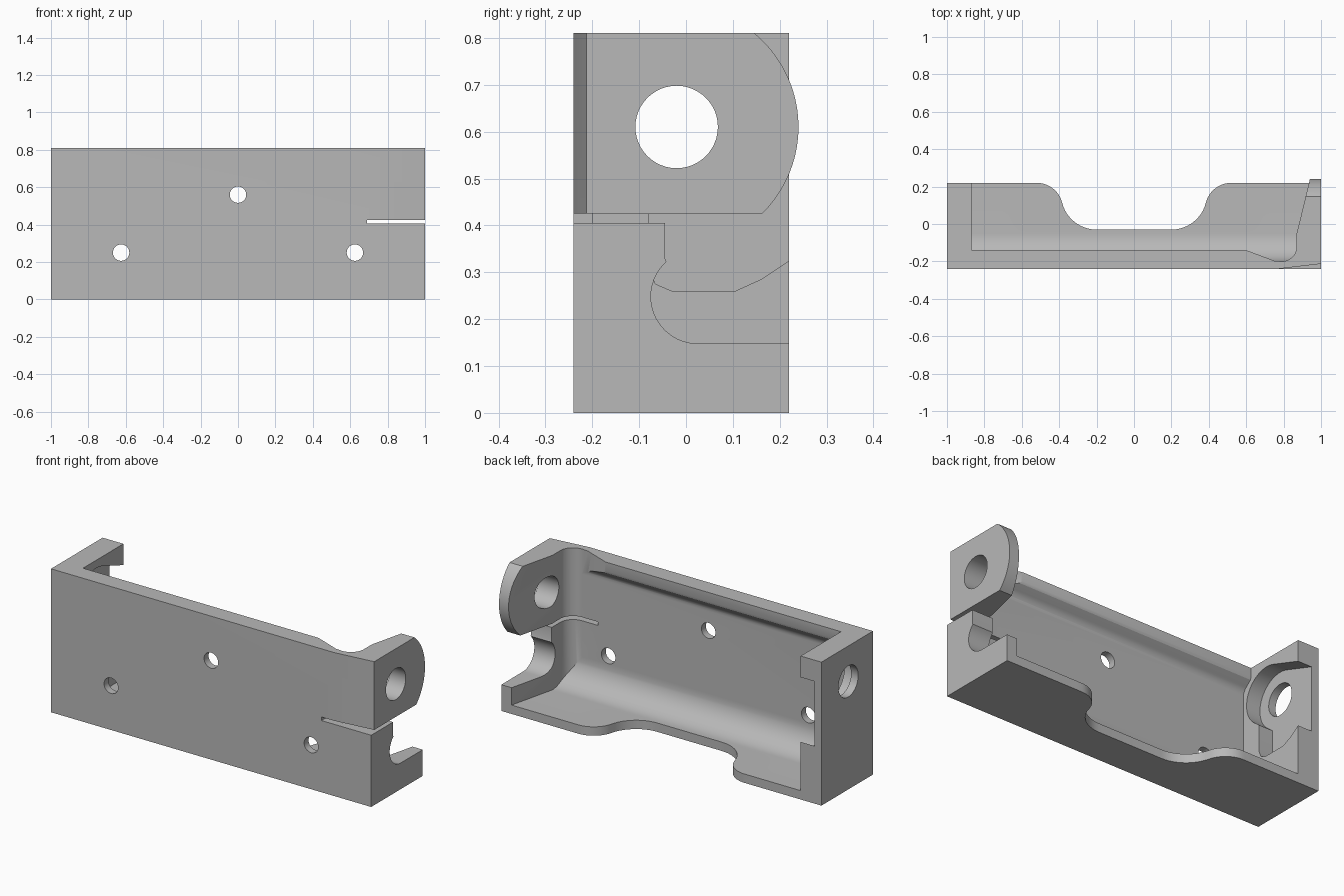
import bpy, bmesh
from math import sin, cos, radians
from mathutils import Vector

cube = bpy.data.objects.get("Cube")
if cube:
    bpy.data.objects.remove(cube, do_unlink=True)

grey = bpy.data.materials.new("plain grey")
grey.use_nodes = True
colour = (0.48, 0.48, 0.48, 1)
grey.diffuse_color = colour
grey.node_tree.nodes["Principled BSDF"].inputs["Base Color"].default_value = colour


def arc(cx, cy, r, start, end, n=16):
    angles = [radians(start + (end - start) * i / n) for i in range(n + 1)]
    return [(cx + r * cos(a), cy + r * sin(a)) for a in angles]


def prism(name, points, axis, low, high):
    """Extrude a flat outline along the given axis."""
    place = {"x": lambda p, c: (c, p[0], p[1]),
             "y": lambda p, c: (p[0], c, p[1]),
             "z": lambda p, c: (p[0], p[1], c)}[axis]
    shift = Vector(place((0, 0), high - low))
    bm = bmesh.new()
    face = bm.faces.new([bm.verts.new(place(p, low)) for p in points])
    result = bmesh.ops.extrude_face_region(bm, geom=[face])
    moved = [v for v in result["geom"] if isinstance(v, bmesh.types.BMVert)]
    bmesh.ops.translate(bm, verts=moved, vec=shift)
    bmesh.ops.recalc_face_normals(bm, faces=bm.faces[:])
    mesh = bpy.data.meshes.new(name)
    bm.to_mesh(mesh)
    bm.free()
    obj = bpy.data.objects.new(name, mesh)
    bpy.context.collection.objects.link(obj)
    return obj


def rect(a, b, c, d):
    return [(a, c), (b, c), (b, d), (a, d)]


def combine(target, tool, operation="DIFFERENCE"):
    tool.hide_render = True
    mod = target.modifiers.new("cut", "BOOLEAN")
    mod.operation, mod.solver, mod.object = operation, "EXACT", tool
    bpy.context.view_layer.objects.active = target
    bpy.ops.object.modifier_apply(modifier=mod.name)
    bpy.data.objects.remove(tool, do_unlink=True)


TOP, AXIS_Y, AXIS_Z = 0.81, -0.02, 0.61

# Solid block, trimmed to leave only the ear reaching further back
body = prism("bracket_body", rect(-1, 1, -0.24, 0.26), "z", 0, TOP)
trim = [(-1.1, -0.1), (1.1, -0.1), (1.1, 0.415), (0.88, 0.415), (0.88, 0.9), (-1.1, 0.9)]
combine(body, prism("rear_trim", trim, "y", 0.22, 0.4))

# Main trough: curved floor, thin front wall, overhanging top lip
trough = ([(0.4, 0.05)] + arc(-0.05, 0.2, 0.15, 270, 180)
          + arc(-0.14, 0.67, 0.06, 180, 125, 8)
          + [(-0.145, 0.745), (-0.14, 0.76), (-0.14, 0.95), (0.4, 0.95)])
cavity = prism("cavity", trough, "x", -0.87, 1.2)
right_corner = arc(0.79, -0.12, 0.08, 270, 360, 10) + [(0.87, -0.05)]
plan = [(-0.875, -0.3), (0.79, -0.3)] + right_corner + [(0.955, 0.3), (-0.875, 0.3)]
combine(cavity, prism("plan_limit", plan, "z", -0.5, 1.5), "INTERSECT")
combine(body, cavity)

# Scoop that removes the lip beside the ear
scoop = [(0.6, -0.14), (0.72, -0.185), (0.75, -0.197)] + right_corner + [(0.85, 0), (0.6, 0)]
combine(body, prism("scoop", scoop, "z", 0.43, 1))

# Wavy relief in the floor edge
half = ([(0.56, 0.4), (0.56, 0.22)] + arc(0.52, 0.08, 0.14, 90, 160, 10)
        + arc(0.2, 0.16, 0.19, -20, -90, 10))
outline = half + [(-x, y) for x, y in reversed(half)]
combine(body, prism("floor_relief", outline, "z", -0.1, 0.35))

# Right end: open hook below, narrow slot, rounded ear above
reach = 0.26
ear = arc(AXIS_Y, AXIS_Z, reach, -45.5, 50.3, 32)
opening = ([(0.4, 0.148)] + arc(0.025, 0.248, 0.1, 270, 132)
           + [(-0.045, 0.33), (-0.045, 0.405), (-0.3, 0.405), (-0.3, 0.425)]
           + ear + [(ear[-1][0], 0.95), (0.4, 0.95)])
combine(body, prism("end_opening", opening, "x", 0.83, 1.2))
combine(body, prism("front_slot", rect(0.69, 0.9, 0.405, 0.425), "y", -0.3, -0.05))

# Slightly swept front face ahead of the ear
sweep = [(0.77, -0.24), (0.77, -0.3), (1.1, -0.3), (1.1, -0.201)]
combine(body, prism("front_sweep", sweep, "z", 0.415, 0.95))

# Pocket in the inner side of the left-hand end wall
pocket = ([(-0.03, 0.26), (0.105, 0.26), (0.16, 0.285), (0.22, 0.325), (0.3, 0.38),
           (0.3, 0.65), (0.22, 0.69)] + arc(AXIS_Y, AXIS_Z, 0.155, 68, 235, 28)
          + [(-0.08, 0.46), (-0.08, 0.31), (-0.065, 0.275)])
combine(body, prism("wall_pocket", pocket, "x", -0.956, -0.8))

# Shared cross bore and the three mounting holes
bore = arc(AXIS_Y, AXIS_Z, 0.088, 0, 360, 48)[:-1]
combine(body, prism("cross_bore", bore, "x", -1.2, 1.2))
for x, z in ((0, 0.56), (-0.625, 0.25), (0.625, 0.25)):
    hole = arc(x, z, 0.044, 0, 360, 32)[:-1]
    combine(body, prism("mounting_hole", hole, "y", -0.4, -0.02))

# Finish
body.data.materials.clear()
body.data.materials.append(grey)
bpy.ops.object.select_all(action="DESELECT")
body.select_set(True)
bpy.context.view_layer.objects.active = body
bpy.ops.object.shade_smooth_by_angle(angle=radians(25))
